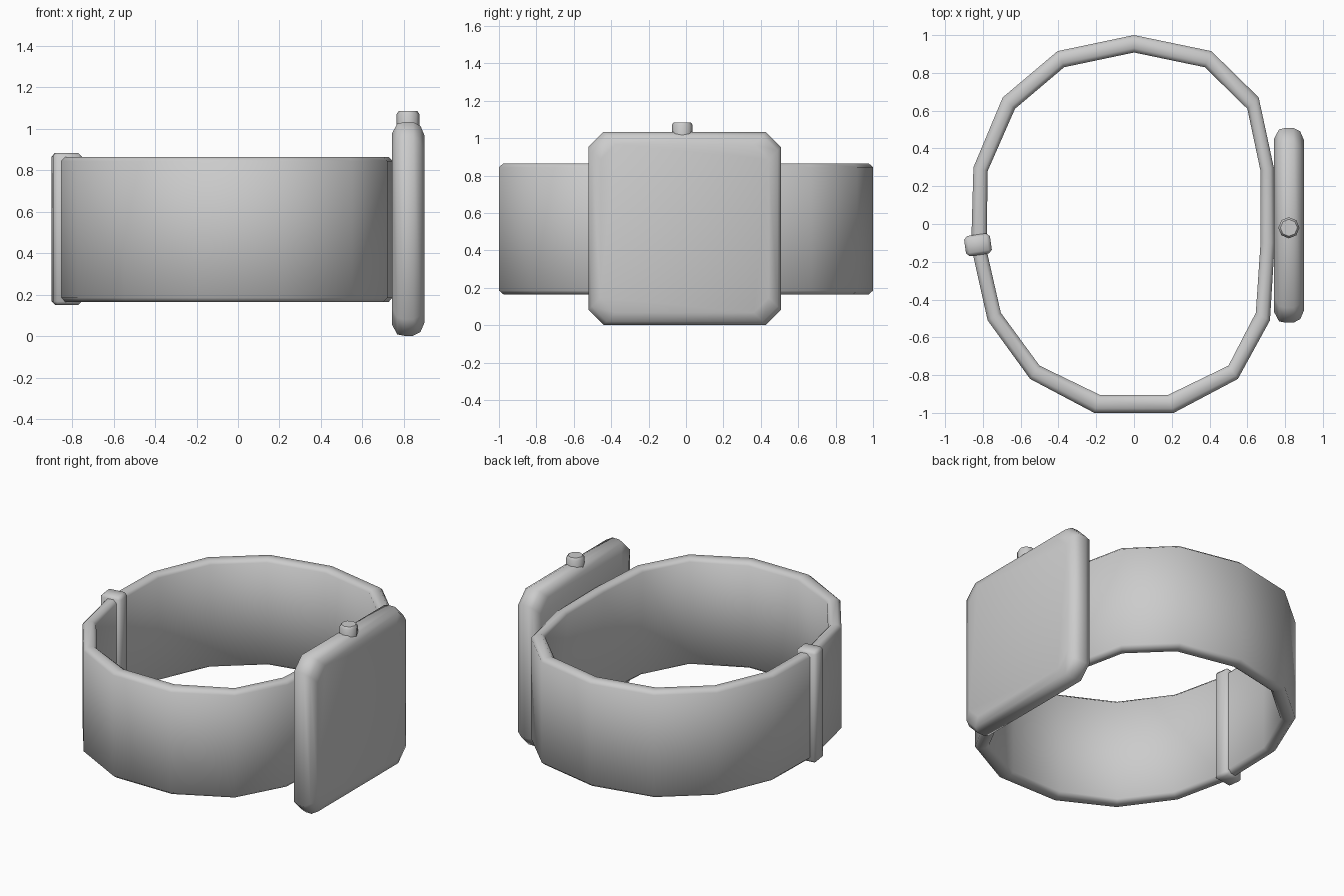
import bpy, bmesh, math
from mathutils import Matrix, Vector

if "Cube" in bpy.data.objects:
    bpy.data.objects.remove(bpy.data.objects["Cube"])


def finish(bm, name, angle=50):
    bmesh.ops.recalc_face_normals(bm, faces=bm.faces)
    mesh = bpy.data.meshes.new(name)
    bm.to_mesh(mesh)
    bm.free()
    ob = bpy.data.objects.new(name, mesh)
    bpy.context.collection.objects.link(ob)
    bpy.ops.object.select_all(action='DESELECT')
    ob.select_set(True)
    bpy.context.view_layer.objects.active = ob
    bpy.ops.object.shade_smooth_by_angle(angle=math.radians(angle))
    return ob


def loft(rings, name, closed=False, angle=50):
    """Skin equal-length rings of points; cap the ends unless closed."""
    bm = bmesh.new()
    vs = [[bm.verts.new(p) for p in r] for r in rings]
    n = len(vs[0])
    for i in range(len(vs) if closed else len(vs) - 1):
        a, b = vs[i], vs[(i + 1) % len(vs)]
        for j in range(n):
            k = (j + 1) % n
            bm.faces.new((a[j], a[k], b[k], b[j]))
    if not closed:
        bm.faces.new(vs[0])
        bm.faces.new(vs[-1])
    return finish(bm, name, angle)


# Wrist band: inner and outer outlines with a chamfered cross-section
outer = [(0, 1), (.41, .915), (.66, .67), (.74, .3), (.745, -.1), (.72, -.51),
         (.55, -.82), (.21, -1), (-.21, -1), (-.55, -.82), (-.775, -.51),
         (-.862, -.12), (-.85, .3), (-.695, .67), (-.405, .915)]
inner = [(0, .908), (.375, .83), (.6, .61), (.67, .28), (.67, -.1), (.645, -.47),
         (.5, -.75), (.18, -.905), (-.18, -.905), (-.5, -.75), (-.705, -.47),
         (-.78, -.14), (-.775, .28), (-.63, .61), (-.37, .83)]
section = [(0, .185), (.25, .165), (.75, .165), (1, .185),
           (1, .845), (.75, .865), (.25, .865), (0, .845)]
loft([[Vector((*i, z)).lerp(Vector((*o, z)), t) for t, z in section]
      for i, o in zip(inner, outer)], "wrist_band", closed=True)


# Watch case: cut-corner square stacked along x with rounded rims
def case_ring(x, inset, cut=.08, cy=-.007, cz=.517):
    h = .515 - inset
    c = h - cut
    pts = [(h, -c), (h, c), (c, h), (-c, h), (-h, c), (-h, -c), (-c, -h), (c, -h)]
    return [(x, cy + y, cz + z) for y, z in pts]


loft([case_ring(*p) for p in [(.742, .055), (.768, .007), (.8, 0), (.845, 0),
                              (.88, .018), (.9, .065)]], "watch_case")

# Crown button on top of the case
loft([[(.82 + r * math.cos(math.pi * k / 4), -.02 + r * math.sin(math.pi * k / 4), z)
       for k in range(8)]
      for r, z in [(.056, 1.0), (.056, 1.07), (.045, 1.085)]], "crown_button")

# Strap keeper wrapped round the band
bm = bmesh.new()
bmesh.ops.create_cube(bm, size=1)
bmesh.ops.scale(bm, vec=(.138, .108, .735), verts=bm.verts)
bmesh.ops.bevel(bm, geom=bm.edges[:], offset=.018, segments=1, affect='EDGES')
bm.transform(Matrix.Translation((-.826, -.11, .517)) @ Matrix.Rotation(math.radians(8), 4, 'Z'))
finish(bm, "strap_keeper")
